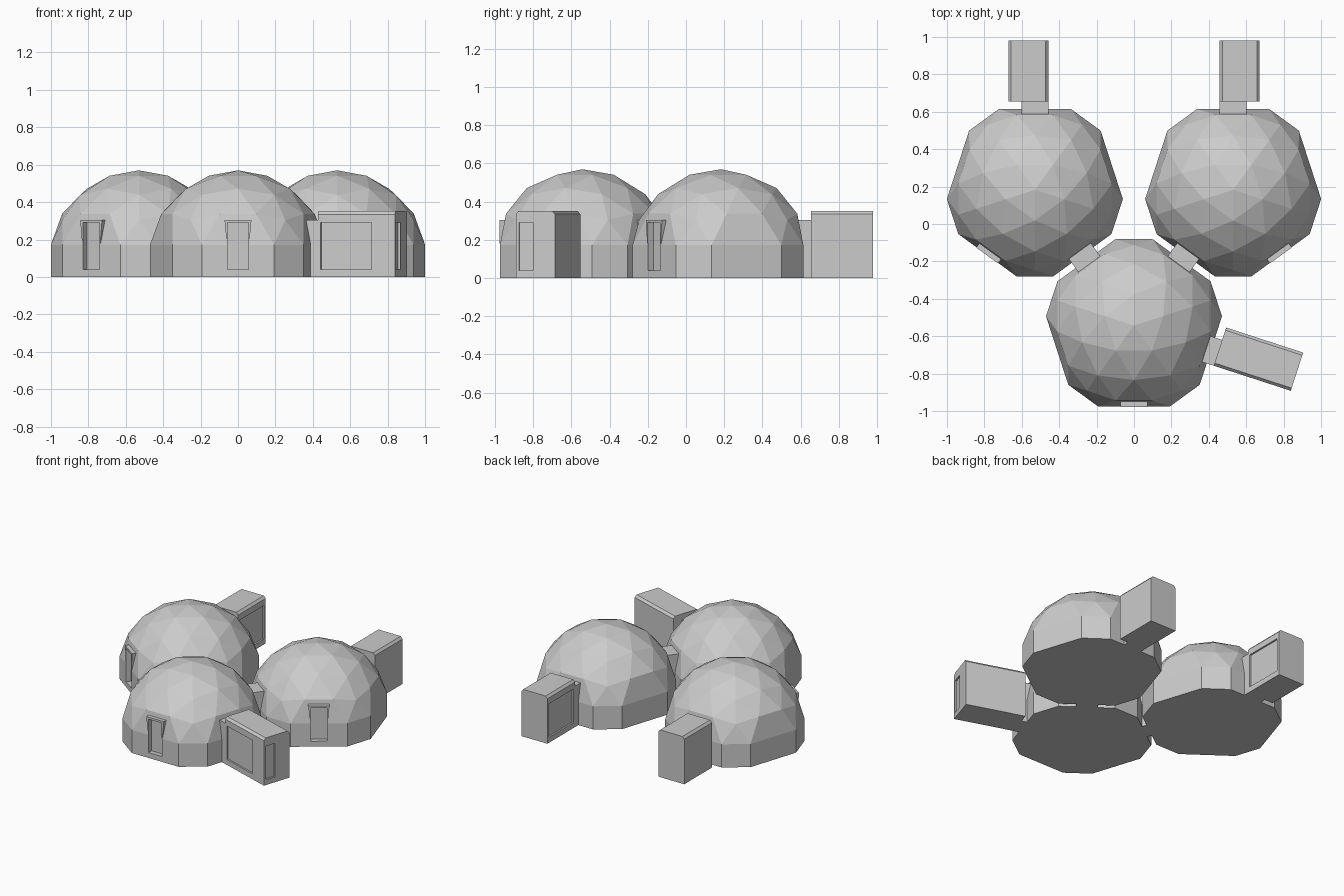
import bpy, bmesh
from math import sin, cos, pi, radians
from mathutils import Vector, Matrix

if "Cube" in bpy.data.objects:
    bpy.data.objects.remove(bpy.data.objects["Cube"])

R, ZC = 0.48, 0.09          # dome sphere radius and centre height
RB, ZB = 0.473, 0.172       # wall ring radius and height
WALL = RB * cos(radians(24))  # distance from dome centre to a wide wall
HW = 0.0725                 # half width of a passage


def place(centre, angle):
    return Matrix.Translation((centre[0], centre[1], 0)) @ Matrix.Rotation(radians(angle), 4, 'Z')


def hull(name, pts, mat):
    bm = bmesh.new()
    for p in pts:
        bm.verts.new(mat @ Vector(p))
    res = bmesh.ops.convex_hull(bm, input=bm.verts[:])
    junk = {g for g in res["geom_interior"] + res["geom_unused"] if isinstance(g, bmesh.types.BMVert)}
    if junk:
        bmesh.ops.delete(bm, geom=list(junk), context='VERTS')
    bmesh.ops.dissolve_limit(bm, angle_limit=radians(0.5), verts=bm.verts[:], edges=bm.edges[:])
    bmesh.ops.recalc_face_normals(bm, faces=bm.faces[:])
    me = bpy.data.meshes.new(name)
    bm.to_mesh(me)
    bm.free()
    ob = bpy.data.objects.new(name, me)
    bpy.context.collection.objects.link(ob)
    return ob


def block(name, s, t, z, mat):
    return hull(name, [(a, b, c) for a in s for b in t for c in z], mat)


def cut(name, s, t, z, mat, *targets):
    c = block(name, s, t, z, mat)
    c.hide_render = c.hide_viewport = True
    for ob in targets:
        m = ob.modifiers.new("recess", 'BOOLEAN')
        m.operation, m.solver, m.object = 'DIFFERENCE', 'EXACT', c


# geodesic dome: frequency-three cap of an icosahedron on straight walls
def dome(name, centre, angle):
    up = [Vector((cos(a), sin(a), 0.5)) / 1.25 ** 0.5
          for a in [radians(36 + 72 * k) for k in range(5)]]
    top = Vector((0, 0, 1))
    pts = []
    for k in range(5):
        a, b = up[k], up[(k + 1) % 5]
        for i in range(4):
            for j in range(4 - i):
                p = (top * (3 - i - j) + a * i + b * j).normalized() * R
                pts.append((round(p.x, 5), round(p.y, 5), round(p.z + ZC, 5)))
        for d in (-24, 24):
            ang = radians(72 * k + d)
            pts += [(RB * cos(ang), RB * sin(ang), z) for z in (0, ZB)]
    return hull(name, set(pts), place(centre, angle))


# recessed doorway with a lintel that juts out of the sloping dome
def doorway(name, ob, centre, angle):
    m = place(centre, angle)
    frame = hull(name + "_frame", [(s, e * w, z) for s in (0.37, WALL + 0.002) for e in (-1, 1)
                                   for w, z in ((0.06, 0.18), (0.072, 0.305))], m)
    cut(name + "_cutter", (WALL - 0.035, 0.5), (-0.055, 0.055), (0.04, 0.29), m, ob, frame)


# airlock box with chamfered roof edges, side panel and short passage
def airlock(name, centre, angle, end, flip=1, end_door=False):
    m = place(centre, angle) @ Matrix.Diagonal((1, flip, 1, 1))
    block(name + "_passage", (0.36, 0.48), (-HW, HW), (0, 0.305), m)
    a, b = -HW, 0.142
    prof = [(a, 0), (b, 0), (b, 0.335), (b - 0.015, 0.352), (a + 0.015, 0.352), (a, 0.335)]
    box = hull(name, [(s, t, z) for s in (0.472, end) for t, z in prof], m)
    cut(name + "_panel_cutter", (0.488, 0.775), (a - 0.05, a + 0.012), (0.04, 0.29), m, box)
    if end_door:
        cut(name + "_door_cutter", (end - 0.012, end + 0.05), (-0.056, 0.022), (0.04, 0.29), m, box)


F, L, Rt = (0, -0.543), (-0.53, 0.183), (0.53, 0.183)
front = dome("front_dome", F, -90)
left = dome("left_dome", L, 90)
right = dome("right_dome", Rt, 90)

doorway("front_door", front, F, -90)
doorway("left_door", left, L, 234)
doorway("right_door", right, Rt, 306)

airlock("left_airlock", L, 90, 0.797)
airlock("right_airlock", Rt, 90, 0.797, flip=-1)
airlock("front_airlock", F, -18, 0.905, end_door=True)

# passages joining the front dome to the two rear domes
for n, ang in (("right", 54), ("left", 126)):
    block(n + "_link_passage", (0.37, 0.53), (-HW, HW), (0, 0.305), place(F, ang))
